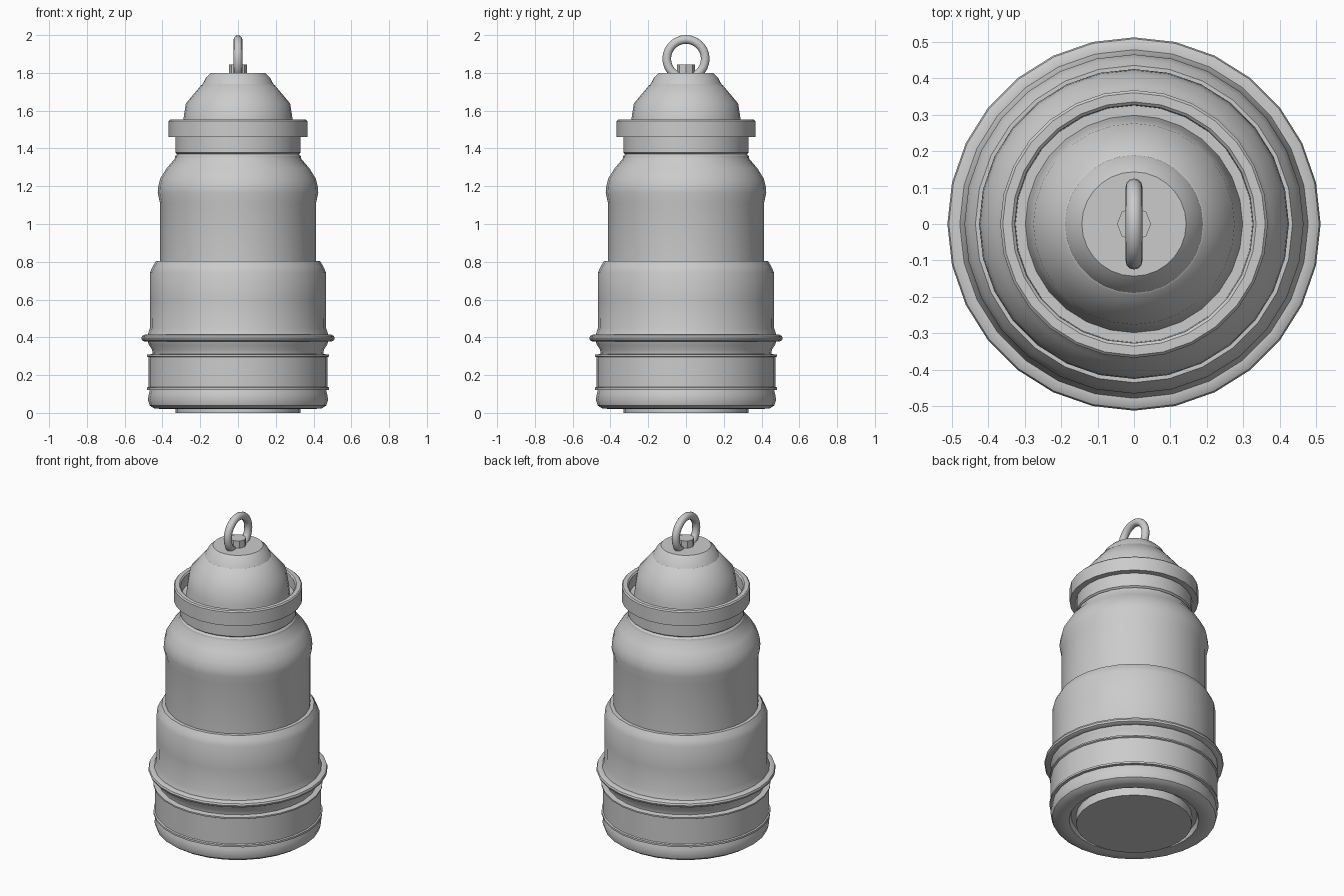
import bpy, bmesh, math

if "Cube" in bpy.data.objects:
    bpy.data.objects.remove(bpy.data.objects["Cube"])

SIDES = 28

metal = bpy.data.materials.new("light_grey_metal")
metal.diffuse_color = (0.6, 0.6, 0.6, 1)
metal.use_nodes = True
metal.node_tree.nodes["Principled BSDF"].inputs["Base Color"].default_value = metal.diffuse_color


def finish(ob, angle=32):
    """Assign the colour and smooth everything but sharp edges."""
    ob.data.materials.append(metal)
    bpy.ops.object.select_all(action='DESELECT')
    ob.select_set(True)
    bpy.context.view_layer.objects.active = ob
    bpy.ops.object.shade_smooth_by_angle(angle=math.radians(angle))


def lathe(name, profile, sides=SIDES, cap_bottom=False, cap_top=False):
    """Revolve (radius, height) points, listed from bottom to top, around z."""
    bm = bmesh.new()
    rings = []
    for r, z in profile:
        rings.append([bm.verts.new((r * math.cos(2 * math.pi * j / sides),
                                    r * math.sin(2 * math.pi * j / sides), z))
                      for j in range(sides)])
    for low, high in zip(rings, rings[1:]):
        for j in range(sides):
            k = (j + 1) % sides
            bm.faces.new((low[j], low[k], high[k], high[j]))
    if cap_bottom:
        bm.faces.new(rings[0][::-1])
    if cap_top:
        bm.faces.new(rings[-1])
    me = bpy.data.meshes.new(name)
    bm.to_mesh(me)
    bm.free()
    ob = bpy.data.objects.new(name, me)
    bpy.context.collection.objects.link(ob)
    finish(ob)
    return ob


# Foot disc with a groove, then the rounded base and its banded wall
lathe("base", [
    (0.33, 0.0), (0.33, 0.055), (0.36, 0.055), (0.37, 0.025), (0.395, 0.02),
    (0.445, 0.024), (0.468, 0.04), (0.477, 0.07), (0.472, 0.10),
    (0.467, 0.12), (0.483, 0.122), (0.483, 0.134), (0.475, 0.138),
    (0.475, 0.295), (0.483, 0.299), (0.483, 0.308), (0.452, 0.312),
    (0.455, 0.335), (0.472, 0.36), (0.48, 0.385)], cap_bottom=True)

# Rounded hoop around the base
lathe("hoop", [
    (0.47, 0.378), (0.495, 0.378), (0.508, 0.385), (0.512, 0.396),
    (0.508, 0.407), (0.495, 0.414), (0.478, 0.414)])

# Lower sleeve, stepping in at the shoulder
lathe("sleeve", [
    (0.478, 0.414), (0.466, 0.45), (0.465, 0.60), (0.465, 0.745),
    (0.452, 0.775), (0.435, 0.803), (0.413, 0.803)])

# Upper body with a bulging shoulder
lathe("upper_body", [
    (0.413, 0.803), (0.413, 1.11), (0.425, 1.165), (0.422, 1.20),
    (0.412, 1.24), (0.378, 1.295), (0.335, 1.345), (0.332, 1.36),
    (0.322, 1.37)])

# Neck and the open collar around the lid
lathe("collar", [
    (0.322, 1.37), (0.332, 1.378), (0.332, 1.46), (0.367, 1.46),
    (0.367, 1.545), (0.360, 1.552), (0.335, 1.552), (0.327, 1.545),
    (0.325, 1.48), (0.298, 1.48)])

# Domed lid with a small step near the top
lathe("lid", [
    (0.298, 1.48), (0.29, 1.55), (0.276, 1.638), (0.195, 1.735),
    (0.189, 1.738), (0.17, 1.774), (0.143, 1.80)], cap_top=True)

# Octagonal knob that holds the ring
lathe("knob", [(0.047, 1.79), (0.047, 1.845)], sides=8, cap_top=True)

# Hanging ring, standing in the y-z plane
bpy.ops.mesh.primitive_torus_add(
    major_segments=28, minor_segments=12, major_radius=0.102,
    minor_radius=0.023, location=(0, 0, 1.875), rotation=(0, math.pi / 2, 0))
ring = bpy.context.object
ring.name = "hanging_ring"
finish(ring, 60)
